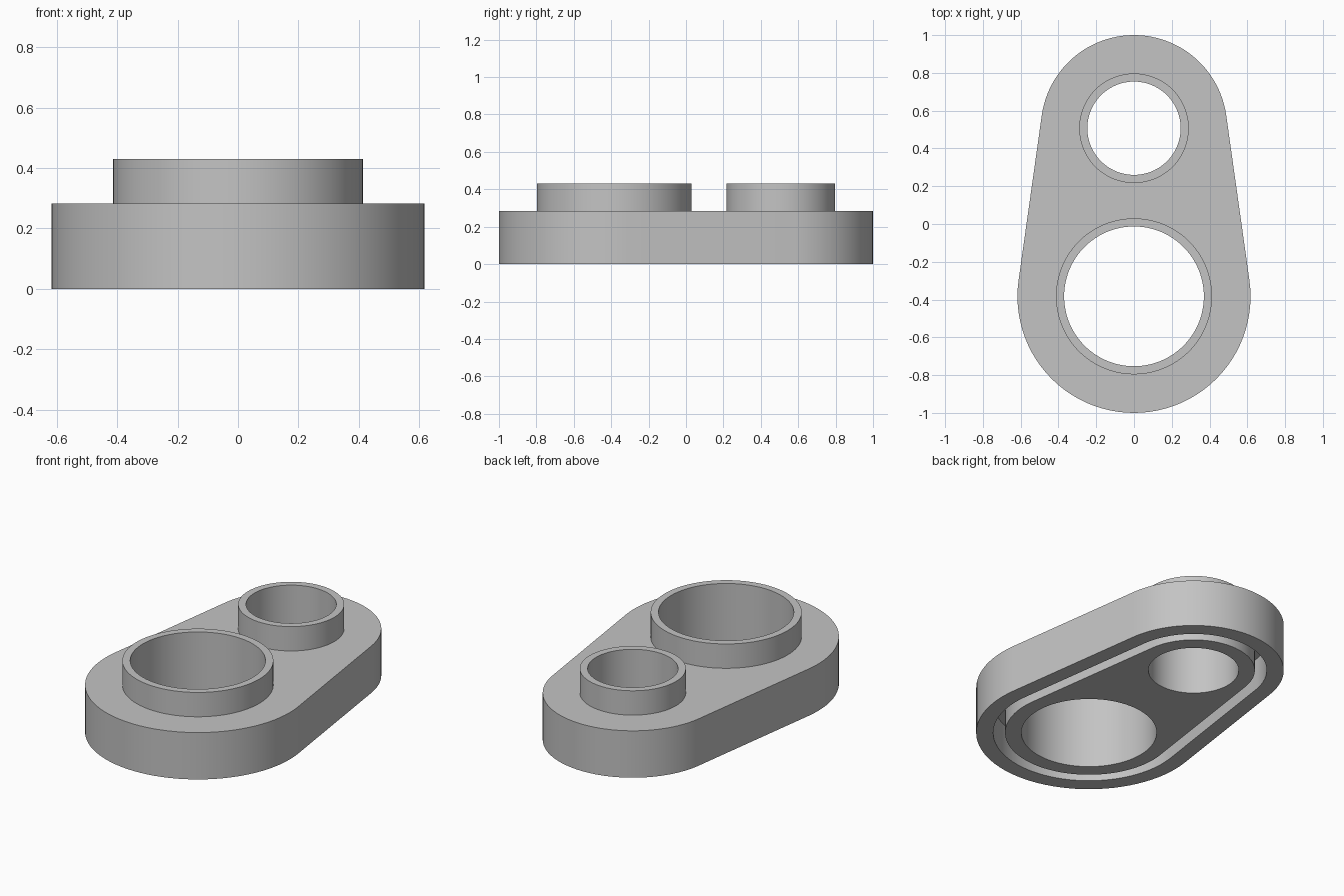
import bpy, bmesh, math

if "Cube" in bpy.data.objects:
    bpy.data.objects.remove(bpy.data.objects["Cube"], do_unlink=True)

# Main dimensions
BIG_Y, SMALL_Y = -0.383, 0.507
BIG_R, SMALL_R = 0.617, 0.493
PLATE_TOP, TUBE_TOP, GROOVE_TOP = 0.283, 0.43, 0.19
ARC = 48
TILT = math.asin((BIG_R - SMALL_R) / (SMALL_Y - BIG_Y))

bm = bmesh.new()


def arc_points(y, r, start, end, count):
    """Points from angle start to angle end on a circle centred on x = 0."""
    angles = [start + (end - start) * i / count for i in range(count + 1)]
    return [(r * math.cos(a), y + r * math.sin(a)) for a in angles]


def make_loop(points, z):
    verts = [bm.verts.new((x, y, z)) for x, y in points]
    for a, b in zip(verts, verts[1:] + verts[:1]):
        bm.edges.new((a, b))
    return verts


def outline(inset, z):
    """Tapered stadium: two arcs joined by their common tangents."""
    back = arc_points(SMALL_Y, SMALL_R - inset, TILT, math.pi - TILT, ARC)
    front = arc_points(BIG_Y, BIG_R - inset, math.pi - TILT, 2 * math.pi + TILT, ARC)
    return make_loop(back + front, z)


def ring(y, r, z):
    return make_loop(arc_points(y, r, 0, 2 * math.pi, 2 * ARC)[:-1], z)


def skin(loops):
    """Join neighbouring loops with strips of quads."""
    for low, high in zip(loops, loops[1:]):
        n = len(low)
        for i in range(n):
            j = (i + 1) % n
            bm.faces.new((low[i], low[j], high[j], high[i]))


def fill(loops):
    """Flat face bounded by the first loop, with the others as holes."""
    edges = [bm.edges.get((a, b)) for lp in loops for a, b in zip(lp, lp[1:] + lp[:1])]
    bmesh.ops.triangle_fill(bm, use_beauty=True, edges=edges, normal=(0, 0, 1))


# Outer wall, rim underneath, groove and inner island
body = [outline(0, PLATE_TOP), outline(0, 0), outline(0.093, 0),
        outline(0.093, GROOVE_TOP), outline(0.158, GROOVE_TOP), outline(0.158, 0)]
skin(body)

# Two open tubes running through the plate
tubes = []
for y, bore, boss in ((BIG_Y, 0.37, 0.413), (SMALL_Y, 0.247, 0.29)):
    tube = [ring(y, bore, 0), ring(y, bore, TUBE_TOP),
            ring(y, boss, TUBE_TOP), ring(y, boss, PLATE_TOP)]
    skin(tube)
    tubes.append(tube)

# Top face and underside of the island
fill([body[0]] + [t[-1] for t in tubes])
fill([body[-1]] + [t[0] for t in tubes])
bmesh.ops.recalc_face_normals(bm, faces=bm.faces)

mesh = bpy.data.meshes.new("two_tube_plate")
bm.to_mesh(mesh)
bm.free()
plate = bpy.data.objects.new("two_tube_plate", mesh)
bpy.context.collection.objects.link(plate)

# Single grey material
grey = bpy.data.materials.new("light_grey")
grey.use_nodes = True
colour = (0.55, 0.55, 0.55, 1)
grey.diffuse_color = colour
grey.node_tree.nodes["Principled BSDF"].inputs["Base Color"].default_value = colour
mesh.materials.append(grey)

# Smooth curved walls, crisp rims
bpy.ops.object.select_all(action="DESELECT")
plate.select_set(True)
bpy.context.view_layer.objects.active = plate
bpy.ops.object.shade_smooth_by_angle(angle=math.radians(30))
